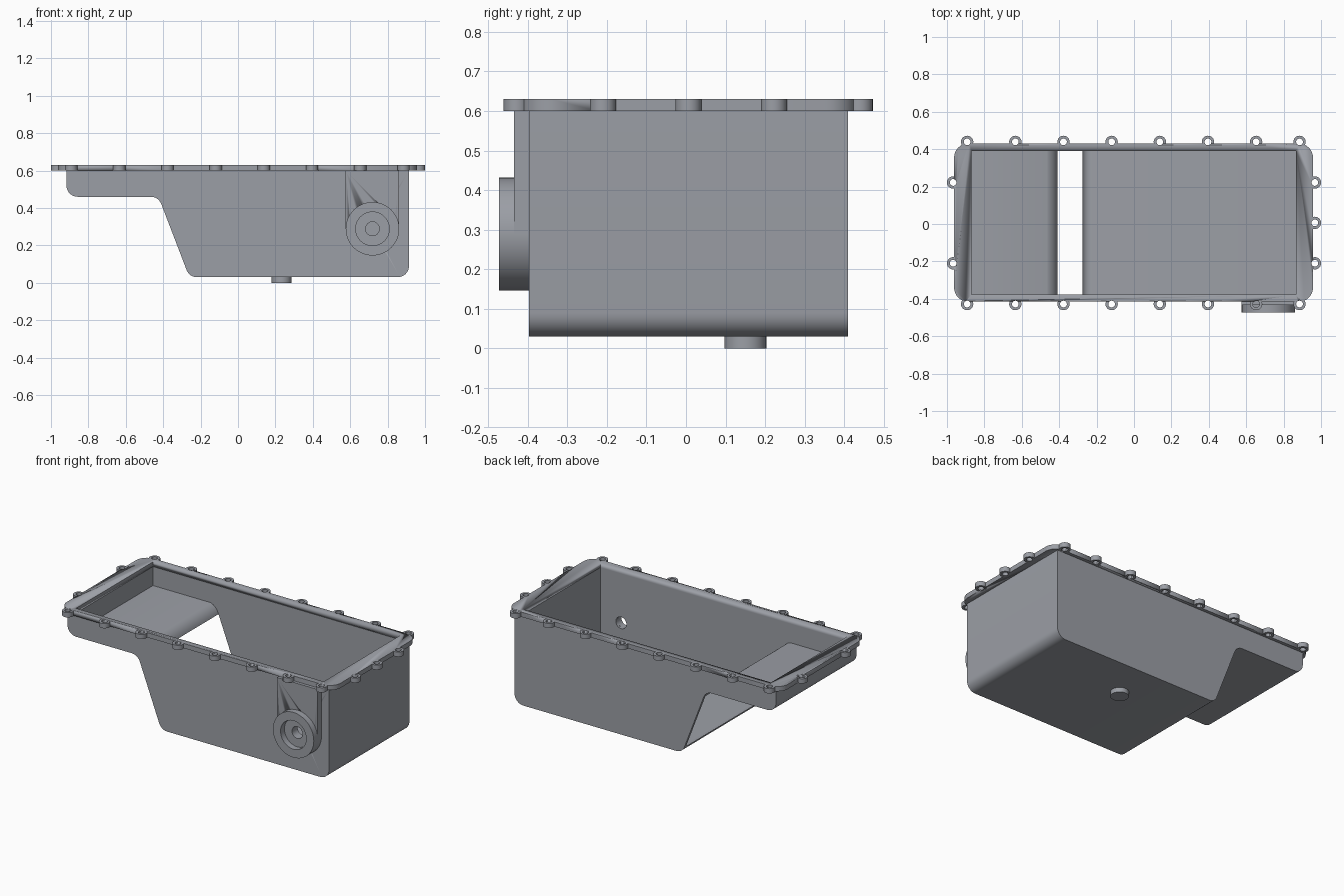
import bpy, bmesh, math
from mathutils import Vector, Matrix

if "Cube" in bpy.data.objects:
    bpy.data.objects.remove(bpy.data.objects["Cube"])

metal = bpy.data.materials.new("cast grey metal")
metal.diffuse_color = (0.33, 0.345, 0.38, 1)
metal.use_nodes = True
metal.node_tree.nodes["Principled BSDF"].inputs["Base Color"].default_value = metal.diffuse_color


def finish(bm, name):
    """Turn a bmesh into an object, smooth with sharp edges."""
    bmesh.ops.recalc_face_normals(bm, faces=bm.faces[:])
    for f in bm.faces:
        f.smooth = True
    for e in bm.edges:
        e.smooth = len(e.link_faces) == 2 and e.calc_face_angle(0) < math.radians(30)
    me = bpy.data.meshes.new(name)
    bm.to_mesh(me)
    bm.free()
    me.materials.append(metal)
    ob = bpy.data.objects.new(name, me)
    bpy.context.scene.collection.objects.link(ob)
    return ob


def prism(name, pts, a, b, along="Z"):
    """Extrude a 2D outline from a to b along z (xy outline) or y (xz outline)."""
    bm = bmesh.new()
    place = (lambda u, v, w: (u, v, w)) if along == "Z" else (lambda u, v, w: (u, w, v))
    lo = [bm.verts.new(place(u, v, a)) for u, v in pts]
    hi = [bm.verts.new(place(u, v, b)) for u, v in pts]
    bm.faces.new(lo)
    bm.faces.new(hi)
    n = len(pts)
    for i in range(n):
        j = (i + 1) % n
        bm.faces.new((lo[i], lo[j], hi[j], hi[i]))
    return finish(bm, name)


def lathe(name, prof, centre, axis="Z", n=32, closed=True):
    """Spin (radius, height) points around z or y."""
    bm = bmesh.new()
    rings = []
    for r, h in prof:
        ring = []
        for i in range(n):
            c, s = r * math.cos(2 * math.pi * i / n), r * math.sin(2 * math.pi * i / n)
            p = Vector((c, s, h)) if axis == "Z" else Vector((c, h, s))
            ring.append(bm.verts.new(p + Vector(centre)))
        rings.append(ring)
    m = len(prof)
    for k in range(m if closed else m - 1):
        a, b = rings[k], rings[(k + 1) % m]
        for i in range(n):
            j = (i + 1) % n
            bm.faces.new((a[i], a[j], b[j], b[i]))
    if not closed:
        bm.faces.new(rings[0])
        bm.faces.new(rings[-1])
    return finish(bm, name)


def fillet(p0, p1, p2, r, n=8):
    """Arc points that round the corner p1."""
    p0, p1, p2 = Vector(p0), Vector(p1), Vector(p2)
    d0, d2 = (p0 - p1).normalized(), (p2 - p1).normalized()
    half = d0.angle(d2) / 2
    c = p1 + (d0 + d2).normalized() * (r / math.sin(half))
    s = p1 + d0 * (r / math.tan(half)) - c
    total = math.pi - 2 * half
    if d0.x * d2.y - d0.y * d2.x > 0:
        total = -total
    return [tuple(c + Matrix.Rotation(total * i / n, 2) @ s) for i in range(n + 1)]


def cut(ob, cutters):
    """Subtract cutters, apply, and remove them."""
    for c in cutters:
        m = ob.modifiers.new("cut", "BOOLEAN")
        m.operation, m.solver, m.object = "DIFFERENCE", "EXACT", c
    bpy.context.view_layer.update()
    dg = bpy.context.evaluated_depsgraph_get()
    me = bpy.data.meshes.new_from_object(ob.evaluated_get(dg))
    ob.modifiers.clear()
    ob.data = me
    for c in cutters:
        bpy.data.objects.remove(c)


def box(name, x0, x1, y0, y1, z0, z1):
    return prism(name, [(x0, y0), (x1, y0), (x1, y1), (x0, y1)], z0, z1)


# main dimensions
XL, XR, TOP = -0.917, 0.914, 0.60
YF, YB, YFI, YBI = -0.396, 0.409, -0.378, 0.391
IXL, IXR = -0.869, 0.865
BX, BZ = 0.719, 0.289

# side profile corners, going round from top left
P = [(XL, TOP), (XL, 0.46), (-0.425, 0.46), (-0.26, 0.03), (XR, 0.03), (XR, TOP)]
arcs = [fillet(P[i - 1], P[i], P[i + 1], 0.06) for i in range(1, 5)]
outline = [P[0]] + sum(arcs, []) + [P[5]]

# side walls
front = prism("front_wall", outline, YF, YFI, "Y")
prism("back_wall", outline, YBI, YB, "Y")

# shelf and sump floors with their end walls; the slope between is open
T = 0.02
shelf_in = [(x, z + T * (1 - i / 8)) for i, (x, z) in enumerate(arcs[1])][:-1]
prism("shelf_floor", [P[0]] + arcs[0] + arcs[1] + shelf_in[::-1]
      + [(IXL, 0.46 + T), (IXL, TOP)], YFI, YBI, "Y")
sump_in = [(x, z + T * i / 8) for i, (x, z) in enumerate(arcs[2])][1:]
prism("sump_floor", arcs[2] + arcs[3] + [P[5], (IXR, TOP), (IXR, 0.03 + T)]
      + sump_in[::-1], YFI, YBI, "Y")

# mounting flange with rounded corners
FX0, FX1, FY0, FY1 = -0.962, 0.957, -0.415, 0.430
C = [(FX0, FY0), (FX1, FY0), (FX1, FY1), (FX0, FY1)]
rim = sum([fillet(C[i - 1], C[i], C[(i + 1) % 4], 0.075) for i in range(4)], [])
flange = prism("flange", rim, TOP, 0.63)

# bolt lugs around the flange
lug_x = [-0.892 + 0.2575 * i for i in range(7)] + [0.885]
spots = [(x, y) for x in lug_x for y in (-0.428, 0.439)]
spots += [(-0.967, y) for y in (-0.21, 0.222)]
spots += [(0.967, y) for y in (-0.21, 0.006, 0.222)]
cutters = [box("opening_cutter", IXL, IXR, YFI, YBI, 0.5, 0.7)]
for x, y in spots:
    lathe("bolt_lug", [(0.018, TOP), (0.033, TOP), (0.033, 0.63), (0.018, 0.63)],
          (x, y, 0), n=24)
    cutters.append(lathe("hole_cutter", [(0.018, 0.55), (0.018, 0.7)], (x, y, 0),
                         n=24, closed=False))
cut(flange, cutters)

# filter boss on the front with its recess and through hole
lathe("filter_boss", [(0.037, YFI), (0.037, -0.434), (0.09, -0.434), (0.09, -0.473),
                      (0.143, -0.473), (0.143, YF + 0.005), (0.06, YF + 0.005),
                      (0.06, YFI)], (BX, 0, BZ), "Y", 48)
pad = box("boss_pad", BX - 0.143, BX + 0.143, -0.434, YF, BZ, TOP)
cut(pad, [lathe("pad_cutter", [(0.12, -0.6), (0.12, -0.3)], (BX, 0, BZ), "Y", 48, False)])
cut(front, [lathe("oil_hole_cutter", [(0.037, -0.6), (0.037, -0.3)], (BX, 0, BZ), "Y",
                  48, False)])

# drain plug under the sump
lathe("drain_plug", [(0.053, 0), (0.053, 0.035)], (0.233, 0.15, 0), closed=False)
